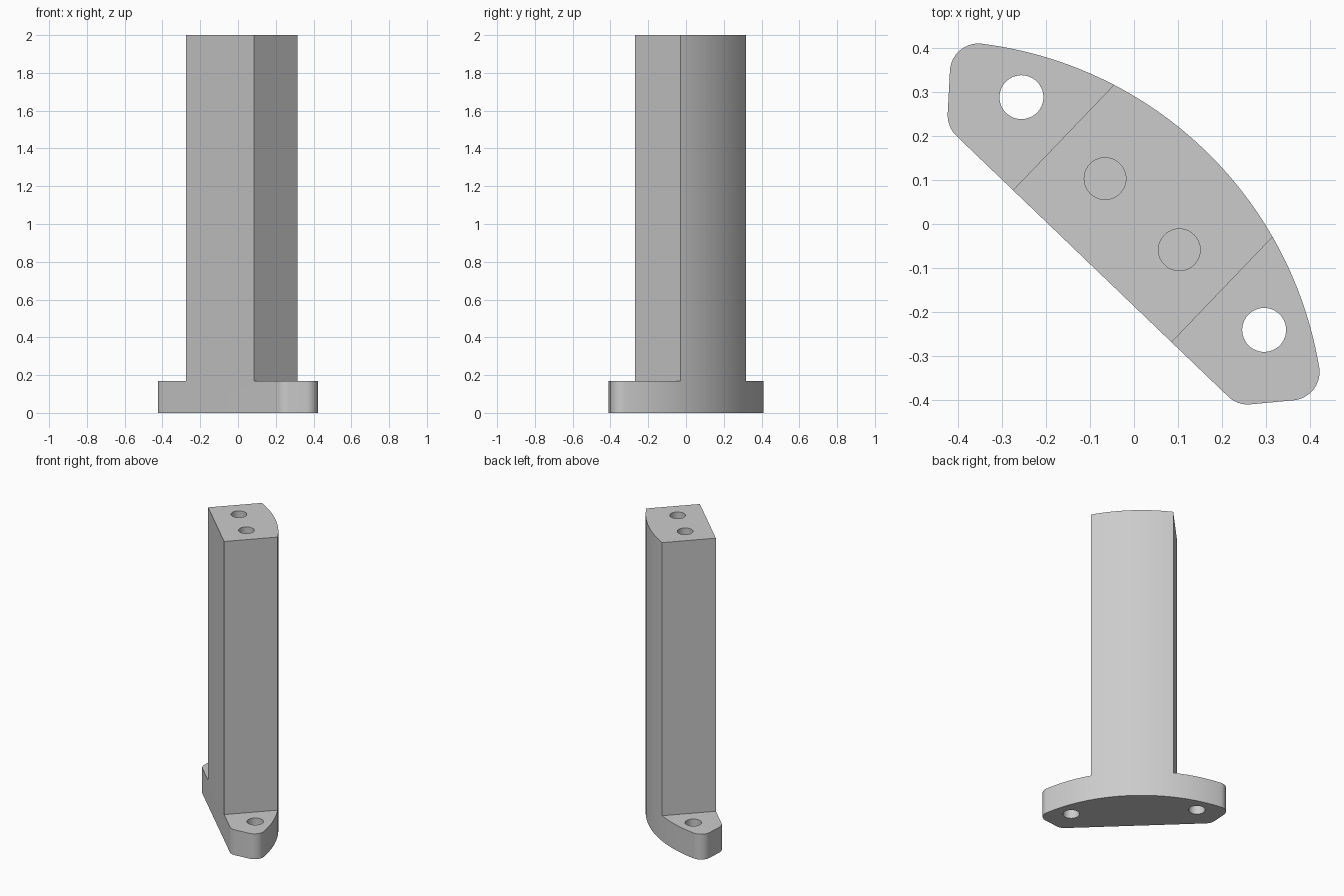
import bpy, bmesh, math
from mathutils import Vector, Matrix

cube = bpy.data.objects.get("Cube")
if cube:
    bpy.data.objects.remove(cube)

HEIGHT, BASE_H, HALF_W = 2.0, 0.17, 0.25
ARC_R, ARC_C, ARC_END = 0.8885, -0.6556, 0.648   # curved back: radius, centre, half angle
TURN = Matrix.Rotation(math.radians(-43.8), 4, "Z") @ Matrix.Translation((-0.002, 0, 0))


def fillet(before, corner, after, radius, steps=10):
    """Points of a round corner between two straight runs."""
    a, b = (before - corner).normalized(), (after - corner).normalized()
    half = a.angle(b) / 2
    centre = corner + (a + b).normalized() * radius / math.sin(half)
    run = radius / math.tan(half)
    start = (corner + a * run - centre).normalized()
    end = (corner + b * run - centre).normalized()
    return [centre + start.lerp(end, i / steps).normalized() * radius
            for i in range(steps + 1)]


def mesh_object(name, bm):
    bm.transform(TURN)
    bmesh.ops.recalc_face_normals(bm, faces=bm.faces)
    mesh = bpy.data.meshes.new(name)
    bm.to_mesh(mesh)
    bm.free()
    obj = bpy.data.objects.new(name, mesh)
    bpy.context.collection.objects.link(obj)
    return obj


def cylinder(x, y, r, low, high):
    bm = bmesh.new()
    bmesh.ops.create_cone(bm, cap_ends=True, segments=48, radius1=r, radius2=r,
                          depth=high - low,
                          matrix=Matrix.Translation((x, y, (low + high) / 2)))
    return mesh_object("hole_cutter", bm)


def block(side):
    bm = bmesh.new()
    bmesh.ops.create_cube(bm, size=1, matrix=Matrix.Translation(
        (side * (HALF_W + 0.5), 0, BASE_H + 1.5)) @ Matrix.Diagonal((1, 2, 3, 1)))
    return mesh_object("ear_cutter", bm)


# Outline: flat chord, slanted ends with round corners, curved back
arc = [Vector((ARC_R * math.sin(t), ARC_C + ARC_R * math.cos(t)))
       for t in (ARC_END * (1 - i / 24) for i in range(49))]
low, tip = Vector((0.458, -0.135)), Vector((0.585, 0.012))
right = (fillet(Vector((0, -0.135)), low, tip, 0.065)
         + fillet(low, tip, arc[0], 0.065))
left = [Vector((-p.x, p.y)) for p in reversed(right)]
outline = right + arc[1:-1] + left

# Full-height solid
bm = bmesh.new()
face = bm.faces.new([bm.verts.new((p.x, p.y, 0)) for p in outline])
grown = bmesh.ops.extrude_face_region(bm, geom=[face])
bmesh.ops.translate(bm, vec=(0, 0, HEIGHT),
                    verts=[v for v in grown["geom"] if isinstance(v, bmesh.types.BMVert)])
bracket = mesh_object("flanged_post", bm)

# Cut down the flange ears, bore the bolt holes and the blind top holes
cutters = []
for side in (-1, 1):
    cutters += [block(side),
                cylinder(side * 0.3825, 0.031, 0.05, -0.1, 0.4),
                cylinder(side * 0.117, 0.029, 0.0475, HEIGHT - 0.25, HEIGHT + 0.1)]
bpy.context.view_layer.objects.active = bracket
for cutter in cutters:
    cutter.hide_render = True
    mod = bracket.modifiers.new("cut", "BOOLEAN")
    mod.operation = "DIFFERENCE"
    mod.solver = "EXACT"
    mod.object = cutter
    bpy.ops.object.modifier_apply(modifier=mod.name)
    bpy.data.objects.remove(cutter)

# Plain grey
grey = bpy.data.materials.new("light_grey")
grey.use_nodes = True
colour = (0.6, 0.6, 0.6, 1)
grey.diffuse_color = colour
grey.node_tree.nodes["Principled BSDF"].inputs["Base Color"].default_value = colour
bracket.data.materials.clear()
bracket.data.materials.append(grey)

bpy.ops.object.select_all(action="DESELECT")
bracket.select_set(True)
bpy.ops.object.shade_smooth_by_angle(angle=math.radians(30))
